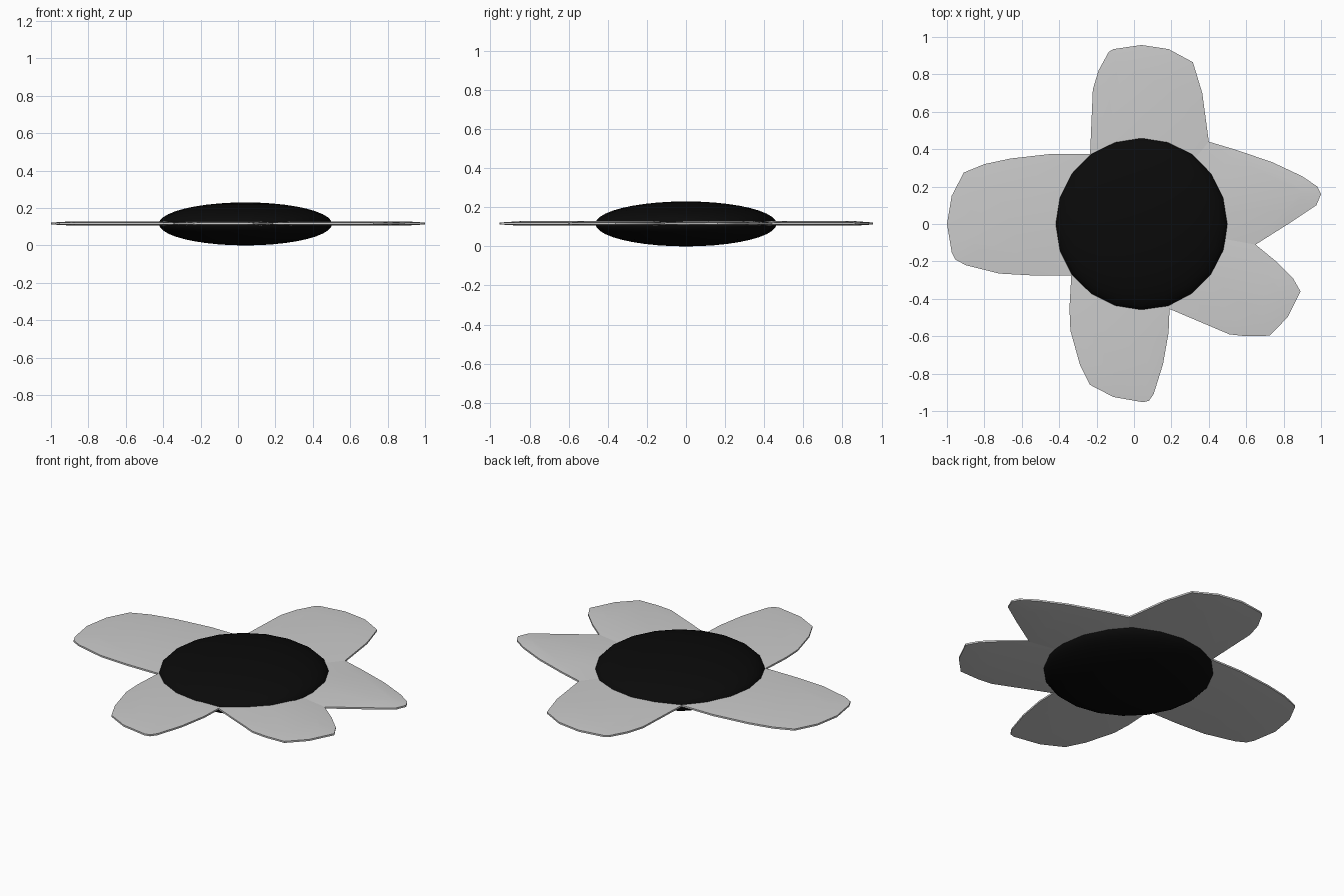
import bpy, bmesh
from mathutils import Vector

if "Cube" in bpy.data.objects:
    bpy.data.objects.remove(bpy.data.objects["Cube"])

HUB = Vector((0.04, 0.0))
MID = 0.117

# Dark flattened centre, 20 sided
bpy.ops.mesh.primitive_uv_sphere_add(segments=20, ring_count=20, radius=1,
                                     location=(HUB.x, HUB.y, 0.115))
disc = bpy.context.object
disc.name = "flower_centre"
disc.scale = (0.463, 0.463, 0.115)
bpy.ops.object.transform_apply(location=False, rotation=False, scale=True)
bpy.ops.object.shade_smooth()
black = bpy.data.materials.new("black")
black.diffuse_color = (0.003, 0.003, 0.003, 1)
black.use_nodes = True
black.node_tree.nodes["Principled BSDF"].inputs["Base Color"].default_value = black.diffuse_color
disc.data.materials.append(black)

# Petal outlines (x, y); each is closed at the hub
PETALS = {
    "back_petal": [(.40, .44), (.365, .70), (.315, .865), (.185, .935), (.04, .957),
                   (-.11, .935), (-.135, .92), (-.19, .82), (-.22, .72), (-.235, .37)],
    "right_petal": [(.65, -.11), (.84, .01), (.975, .10), (1.0, .16), (.98, .20),
                    (.90, .255), (.74, .33), (.55, .395), (.40, .44)],
    "front_right_petal": [(.18, -.45), (.51, -.59), (.60, -.60), (.725, -.597),
                          (.82, -.50), (.89, -.36), (.85, -.29), (.76, -.20), (.65, -.11)],
    "front_petal": [(-.335, -.27), (-.345, -.45), (-.34, -.57), (-.29, -.75), (-.235, -.86),
                    (-.11, -.925), (.05, -.953), (.08, -.945), (.105, -.91), (.155, -.75),
                    (.185, -.58), (.19, -.45)],
    "left_petal": [(-.23, .375), (-.44, .375), (-.66, .35), (-.80, .32), (-.91, .275),
                   (-.975, .15), (-1.0, 0), (-.975, -.15), (-.955, -.19), (-.90, -.22),
                   (-.72, -.265), (-.54, -.275), (-.335, -.275)],
}


def make_petal(name, outline):
    """Thin lens-like slab: narrow rim, thicker raised middle."""
    pts = [Vector(p) for p in outline] + [HUB]
    centre = sum(pts, Vector((0, 0))) / len(pts)
    bm = bmesh.new()

    def ring(scale, z):
        return [bm.verts.new((*(centre + (p - centre) * scale), z)) for p in pts]

    rings = [ring(.65, MID - .011), ring(1, MID - .005),
             ring(1, MID + .005), ring(.65, MID + .012)]
    n = len(pts)
    for a, b in zip(rings, rings[1:]):
        for i in range(n):
            j = (i + 1) % n
            bm.faces.new((a[i], a[j], b[j], b[i]))
    bm.faces.new(rings[0][::-1])
    bm.faces.new(rings[-1])
    bmesh.ops.recalc_face_normals(bm, faces=bm.faces)
    mesh = bpy.data.meshes.new(name)
    bm.to_mesh(mesh)
    bm.free()
    obj = bpy.data.objects.new(name, mesh)
    bpy.context.collection.objects.link(obj)
    bpy.ops.object.select_all(action='DESELECT')
    obj.select_set(True)
    bpy.context.view_layer.objects.active = obj
    bpy.ops.object.shade_smooth_by_angle()


for name, outline in PETALS.items():
    make_petal(name, outline)
